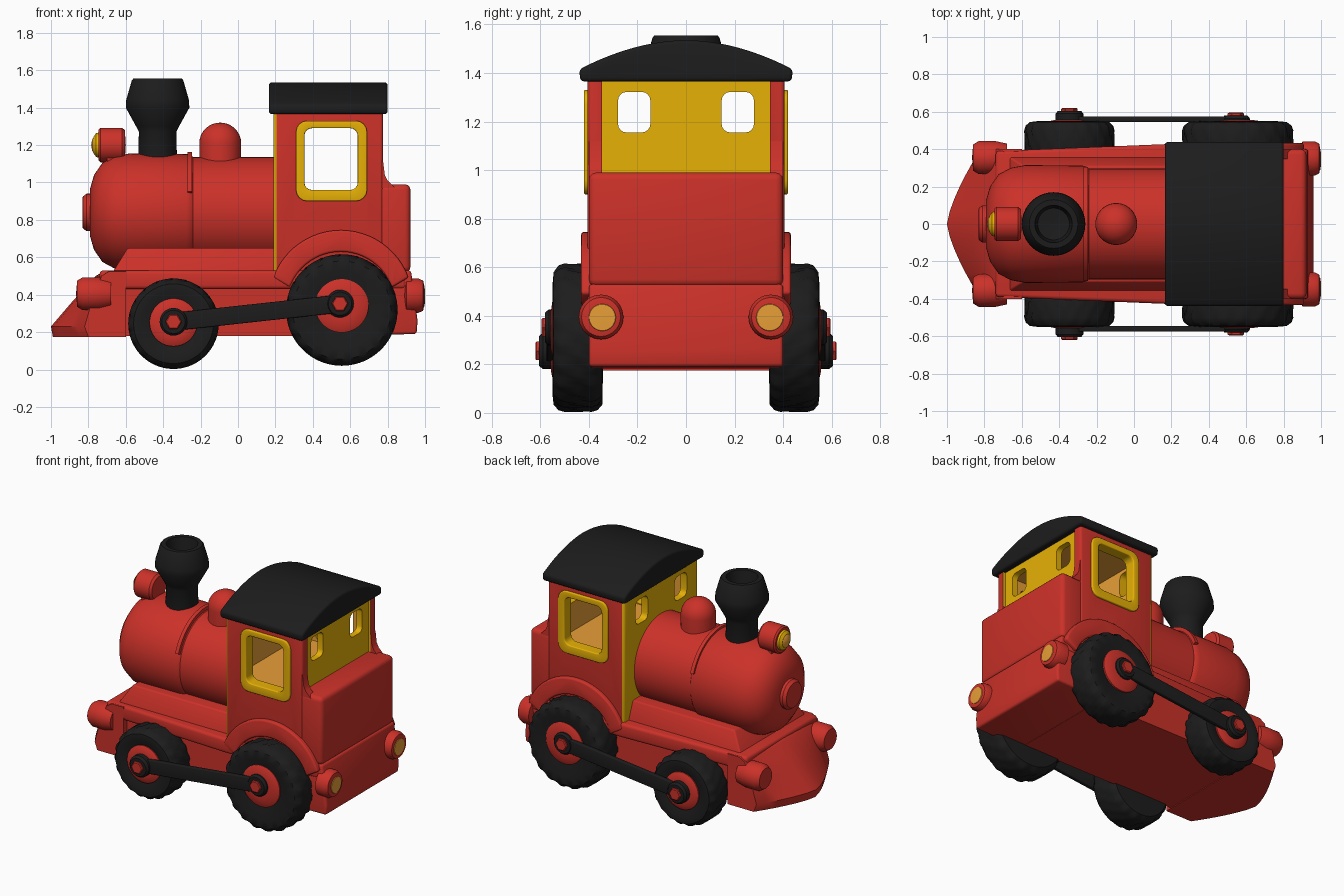
import bpy, bmesh
from math import sin, cos, pi, radians

if "Cube" in bpy.data.objects:
    bpy.data.objects.remove(bpy.data.objects["Cube"], do_unlink=True)


def material(name, rgb):
    m = bpy.data.materials.new(name)
    m.use_nodes = True
    m.diffuse_color = (*rgb, 1)
    bsdf = next(n for n in m.node_tree.nodes if n.type == 'BSDF_PRINCIPLED')
    bsdf.inputs["Base Color"].default_value = (*rgb, 1)
    return m


RED = material("red", (0.6, 0.031, 0.022))
BLACK = material("black", (0.012, 0.012, 0.012))
YELLOW = material("yellow", (0.82, 0.45, 0.002))
AMBER = material("amber", (0.86, 0.37, 0.04))


def place(axis, u, v, t):
    return {'x': (t, u, v), 'y': (u, t, v), 'z': (u, v, t)}[axis]


def smooth(obj):
    bpy.ops.object.select_all(action='DESELECT')
    bpy.context.view_layer.objects.active = obj
    obj.select_set(True)
    bpy.ops.object.shade_smooth_by_angle(angle=radians(35))


def loft(name, loops, mat, bevel=0, closed=False):
    """Skin matching loops; cap the ends, or join last to first when closed."""
    bm = bmesh.new()
    rings = [[bm.verts.new(p) for p in loop] for loop in loops]
    n = len(rings[0])
    pairs = list(zip(rings, rings[1:]))
    if closed:
        pairs.append((rings[-1], rings[0]))
    else:
        bm.faces.new(rings[0])
        bm.faces.new(rings[-1])
    for a, b in pairs:
        for i in range(n):
            j = (i + 1) % n
            bm.faces.new((a[i], a[j], b[j], b[i]))
    bmesh.ops.remove_doubles(bm, verts=bm.verts, dist=1e-5)
    bmesh.ops.recalc_face_normals(bm, faces=bm.faces)
    if bevel:
        edges = [e for e in bm.edges if e.calc_face_angle(0) > 0.6]
        bmesh.ops.bevel(bm, geom=edges, offset=bevel, segments=3,
                        affect='EDGES', profile=0.5)
    me = bpy.data.meshes.new(name)
    bm.to_mesh(me)
    bm.free()
    me.materials.append(mat)
    obj = bpy.data.objects.new(name, me)
    bpy.context.collection.objects.link(obj)
    smooth(obj)
    return obj


def prism(name, pts, axis, a, b, mat, bevel=0):
    return loft(name, [[place(axis, u, v, t) for u, v in pts] for t in (a, b)], mat, bevel)


def lathe(name, profile, axis, centre, mat, segs=40, tread=False):
    """Revolve (radius, position) pairs about an axis through centre."""
    top = max(r for r, t in profile)
    loops = []
    for row, (r, t) in enumerate(profile):
        loop = []
        for i in range(segs):
            q = max(r, 1e-4)
            if tread and r > 0.92 * top:
                q *= 1 - 0.035 * ((i // 2 + row // 2) % 2)
            a = 2 * pi * i / segs
            loop.append(place(axis, centre[0] + q * cos(a), centre[1] + q * sin(a), t))
        loops.append(loop)
    return loft(name, loops, mat)


def rect(u0, u1, v0, v1):
    return [(u0, v0), (u1, v0), (u1, v1), (u0, v1)]


def round_rect(u0, u1, v0, v1, r, n=5):
    pts = []
    for k, (u, v) in enumerate([(u1 - r, v1 - r), (u0 + r, v1 - r),
                                (u0 + r, v0 + r), (u1 - r, v0 + r)]):
        for i in range(n):
            a = pi / 2 * (k + i / (n - 1))
            pts.append((u + r * cos(a), v + r * sin(a)))
    return pts


def arc(cx, cz, r, a0, a1, n=24):
    angles = [radians(a0 + (a1 - a0) * i / n) for i in range(n + 1)]
    return [(cx + r * cos(a), cz + r * sin(a)) for a in angles]


# Chassis: core, tapered running board, rear block and pointed nose
prism("chassis_core", rect(-0.7, 0.6, 0.18, 0.45), 'y', -0.36, 0.36, RED)
loft("running_board", [[place('x', u, v, x) for u, v in rect(-y, y, 0.43, 0.53)]
                       for x, y in ((-0.74, 0.39), (0.2, 0.428), (0.9, 0.405))], RED, 0.02)
prism("rear_block", [(0.5, 0.18), (0.955, 0.19), (0.96, 0.26), (0.925, 0.53), (0.5, 0.53)],
      'y', -0.4, 0.4, RED, 0.015)
nose = []
for z, tip, side in [(0.175, -0.99, -0.8), (0.23, -1, -0.82), (0.37, -0.88, -0.78), (0.5, -0.76, -0.73),
                     (0.525, -0.72, -0.69)]:
    curve = [(tip + (side - tip) * abs(k / 6) ** 1.4, 0.4 * k / 6, z) for k in range(-6, 7)]
    nose.append([(-0.6, -0.4, z)] + curve + [(-0.6, 0.4, z)])
loft("nose", nose, RED)

# Boiler with its wider front section, saddle and front cap
lathe("boiler", [(0, 0.22), (0.296, 0.22), (0.296, -0.24), (0.305, -0.25), (0.312, -0.275),
                 (0.315, -0.58), (0.3, -0.66), (0.265, -0.725), (0.2, -0.77),
                 (0.13, -0.79), (0, -0.79)], 'x', (0, 0.84), RED, 56)
prism("boiler_band", arc(0, 0.84, 0.324, 20, 160) + arc(0, 0.84, 0.28, 160, 20),
      'x', -0.27, -0.245, RED)
lathe("boiler_cap", [(0, -0.77), (0.1, -0.77), (0.1, -0.81), (0.085, -0.83), (0, -0.832)],
      'x', (0, 0.84), RED)
loft("boiler_saddle", [[(x0, -y, z), (0.2, -y, z), (0.2, y, z), (x0, y, z)]
                       for x0, y, z in [(-0.67, 0.36, 0.52), (-0.59, 0.31, 0.65)]], RED, 0.01)

# Chimney, steam dome and headlamp
lathe("chimney", [(0, 1.08), (0.105, 1.08), (0.1, 1.27), (0.115, 1.3), (0.17, 1.4), (0.168, 1.44),
                  (0.138, 1.545), (0.13, 1.555), (0.1, 1.555), (0.085, 1.46), (0, 1.45)],
      'z', (-0.43, 0), BLACK)
lathe("steam_dome", [(0, 1.05), (0.11, 1.05)] +
      [(0.112 * cos(k * pi / 16), 1.21 + 0.11 * sin(k * pi / 16)) for k in range(9)],
      'z', (-0.095, 0), RED)
lathe("headlamp", [(0, -0.6), (0.08, -0.605), (0.092, -0.62), (0.092, -0.735), (0.082, -0.745),
                   (0, -0.745)], 'x', (0, 1.2), RED)
lathe("headlamp_rim", [(0, -0.74), (0.068, -0.74), (0.064, -0.758), (0.045, -0.772), (0, -0.772)],
      'x', (0, 1.2), YELLOW)
lathe("headlamp_lens", [(0, -0.76), (0.045, -0.77), (0.03, -0.78), (0, -0.785)],
      'x', (0, 1.2), AMBER)
prism("headlamp_foot", rect(-0.06, 0.06, 1.0, 1.15), 'x', -0.7, -0.62, RED)

# Cab: hollow box with cut windows and a recessed rear panel
cab = prism("cab", rect(0.19, 0.775, -0.405, 0.405), 'z', 0.5, 1.39, RED, 0.016)
cutters = [
    prism("cut_room", rect(0.24, 0.715, -0.345, 0.345), 'z', 0.955, 1.345, AMBER),
    prism("cut_panel", rect(-0.347, 0.347, 0.985, 1.372), 'x', 0.757, 0.9, YELLOW),
    prism("cut_side", round_rect(0.355, 0.64, 0.96, 1.29, 0.04), 'y', -0.6, 0.6, YELLOW)]
for s in (1, -1):
    y0, y1 = sorted((s * 0.147, s * 0.28))
    cutters.append(prism("cut_end", round_rect(y0, y1, 1.155, 1.322, 0.035), 'x', 0, 1, YELLOW))
for c in cutters:
    c.hide_render = True
    mod = cab.modifiers.new("cut", 'BOOLEAN')
    mod.operation, mod.solver, mod.object = 'DIFFERENCE', 'EXACT', c
    bpy.context.view_layer.objects.active = cab
    bpy.ops.object.modifier_apply(modifier=mod.name)
    bpy.data.objects.remove(c, do_unlink=True)
cab.data.materials.clear()
for m in (RED, YELLOW, AMBER):
    cab.data.materials.append(m)
for f in cab.data.polygons:
    c = f.center
    front = c.x < 0.207
    opening = abs(c.y) < 0.388 and 0.85 < c.z < 1.38 and c.x < 0.77
    room = abs(c.y) < 0.35 and 0.94 < c.z < 1.36 and 0.235 < c.x < 0.72
    f.material_index = 2 if room else int(front or opening)
smooth(cab)

# Rear bunker and arched roof
prism("rear_bunker", rect(0.73, 0.922, 0.52, 0.99), 'y', -0.4, 0.4, RED, 0.03)
roof = [(0.44 * k / 10, 1.535 - 0.12 * abs(k / 10) ** 1.9) for k in range(10, -11, -1)]
prism("roof", roof + [(-0.435, 1.365), (0.435, 1.365)], 'x', 0.165, 0.8, BLACK, 0.016)

# Parts on both sides
for s, side in ((1, "left"), (-1, "right")):
    # Window frame and the curved foot of the rear cab post
    outer, inner = round_rect(0.31, 0.69, 0.9, 1.33, 0.06), round_rect(0.355, 0.64, 0.96, 1.29, 0.04)
    loft(side + "_window_frame",
         [[(u, s * y, v) for u, v in pts] for pts, y in
          ((outer, 0.39), (outer, 0.42), (inner, 0.42), (inner, 0.39))], YELLOW, 0.006, closed=True)
    prism(side + "_post_foot", [(0.74, 0.97), (0.84, 0.97), (0.8, 1.01), (0.785, 1.04),
                                (0.775, 1.12), (0.74, 1.12)], 'y', s * 0.347, s * 0.4, RED)

    # Rear wheel arch
    prism(side + "_wheel_arch", arc(0.55, 0.36, 0.385, 20, 160) + arc(0.55, 0.34, 0.29, 160, 20),
          'y', s * 0.33, s * 0.432, RED, 0.012)

    # Buffers and rear lamps
    lathe(side + "_front_buffer", [(0, -0.68), (0.075, -0.68), (0.088, -0.74), (0.088, -0.83),
                                   (0.07, -0.86), (0, -0.866)], 'x', (s * 0.355, 0.405), RED)
    lathe(side + "_rear_lamp", [(0, 0.88), (0.09, 0.9), (0.092, 0.965), (0.08, 0.99),
                                (0.055, 0.995), (0, 0.99)], 'x', (s * 0.35, 0.395), RED)
    lathe(side + "_rear_lens", [(0, 0.98), (0.06, 0.985), (0.054, 0.998), (0, 1)],
          'x', (s * 0.345, 0.393), AMBER)

    # Wheels: treaded tyre, hub, pin ring and hexagonal nut
    pins = []
    for end, x, z, R, hub, pin, out in (
            ("front", -0.345, 0.245, 0.242, 0.128, (-0.345, 0.255), 0.62),
            ("rear", 0.555, 0.318, 0.298, 0.143, (0.545, 0.352), 0.595)):
        name = side + "_" + end
        tyre = [(0, 0.34), (R * 0.88, 0.345), (R * 0.97, 0.365), (R, 0.39), (R, 0.443), (R, 0.445),
                (R, 0.5), (R * 0.97, 0.525), (R * 0.88, 0.545), (R * 0.7, 0.55),
                (hub, 0.53), (0, 0.52)]
        lathe(name + "_tyre", [(r, s * t) for r, t in tyre], 'y', (x, z), BLACK, 76, tread=True)
        lathe(name + "_hub", [(r, s * t) for r, t in
                              [(0, 0.5), (hub, 0.5), (hub, 0.54), (hub * 0.85, 0.55),
                               (0.08, 0.556), (0, 0.556)]], 'y', (x, (z + 2 * pin[1]) / 3), RED)
        lathe(name + "_pin_ring", [(r, s * t) for r, t in
                                   [(0, 0.53), (0.074, 0.53), (0.074, out - 0.03),
                                    (0.062, out - 0.015), (0, out - 0.015)]], 'y', pin, BLACK, 28)
        lathe(name + "_nut", [(r, s * t) for r, t in
                              [(0, 0.55), (0.044, 0.55), (0.044, out - 0.005),
                               (0.038, out), (0, out)]], 'y', pin, RED, 6)
        pins.append(pin)

    # Connecting rod between the pins
    (x0, z0), (x1, z1) = pins
    prism(side + "_connecting_rod", arc(x1, z1, 0.048, -84, 96, 10) + arc(x0, z0, 0.048, 96, 276, 10),
          'y', s * 0.545, s * 0.575, BLACK, 0.006)
